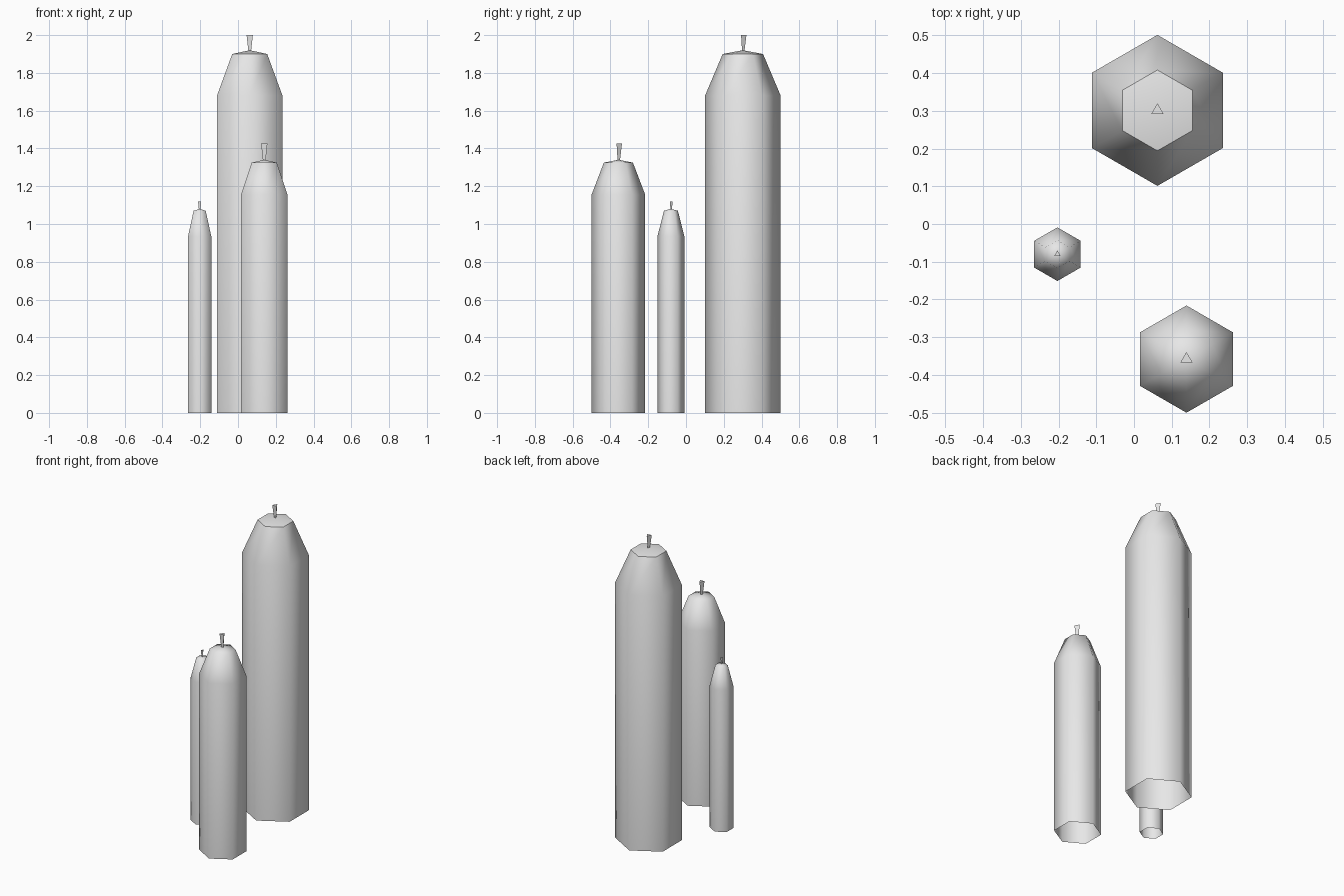
import bpy, bmesh
from math import cos, sin, pi

if "Cube" in bpy.data.objects:
    bpy.data.objects.remove(bpy.data.objects["Cube"])

wax = bpy.data.materials.new("pale_grey")
wax.use_nodes = True
wax.diffuse_color = (0.8, 0.8, 0.8, 1)
wax.node_tree.nodes["Principled BSDF"].inputs["Base Color"].default_value = (0.8, 0.8, 0.8, 1)


def ring(bm, sides, radius, z):
    """Polygon of vertices with one corner towards +y."""
    angles = [pi / 2 + 2 * pi * i / sides for i in range(sides)]
    return [bm.verts.new((radius * cos(a), radius * sin(a), z)) for a in angles]


def bridge(bm, low, high):
    n = len(low)
    for i in range(n):
        j = (i + 1) % n
        bm.faces.new((low[i], low[j], high[j], high[i])).smooth = True


def finish(bm, name, x, y):
    mesh = bpy.data.meshes.new(name)
    bm.to_mesh(mesh)
    bm.free()
    mesh.materials.append(wax)
    obj = bpy.data.objects.new(name, mesh)
    obj.location = (x, y, 0)
    bpy.context.collection.objects.link(obj)


def candle(name, x, y, radius, rim_radius, shoulder, rim, apex, tip, wick, sharp_rim):
    # Six-sided body, open underneath, with a tapered shoulder
    bm = bmesh.new()
    rings = [ring(bm, 6, r, z) for r, z in
             ((radius, 0), (radius, shoulder), (rim_radius, rim))]
    for low, high in zip(rings, rings[1:]):
        bridge(bm, low, high)
    # Shallow pointed cap
    top = rings[-1]
    peak = bm.verts.new((0, 0, apex))
    for i in range(6):
        pair = (top[i], top[(i + 1) % 6])
        bm.faces.new((*pair, peak)).smooth = True
        bm.edges.get(pair).smooth = not sharp_rim
    finish(bm, name + "_candle", x, y)

    # Three-sided wick, flaring upwards
    bm = bmesh.new()
    low = ring(bm, 3, wick * 0.4, apex - 0.01)
    high = ring(bm, 3, wick, tip)
    bridge(bm, low, high)
    bm.faces.new(high)
    bm.faces.new(low[::-1])
    for face in bm.faces:
        face.smooth = False
    finish(bm, name + "_wick", x, y)


candle("tall", 0.062, 0.301, 0.2, 0.107, 1.68, 1.9, 1.92, 2.0, 0.019, True)
candle("medium", 0.139, -0.358, 0.142, 0.077, 1.155, 1.325, 1.34, 1.425, 0.019, False)
candle("small", -0.203, -0.08, 0.071, 0.037, 0.935, 1.07, 1.08, 1.12, 0.01, False)
